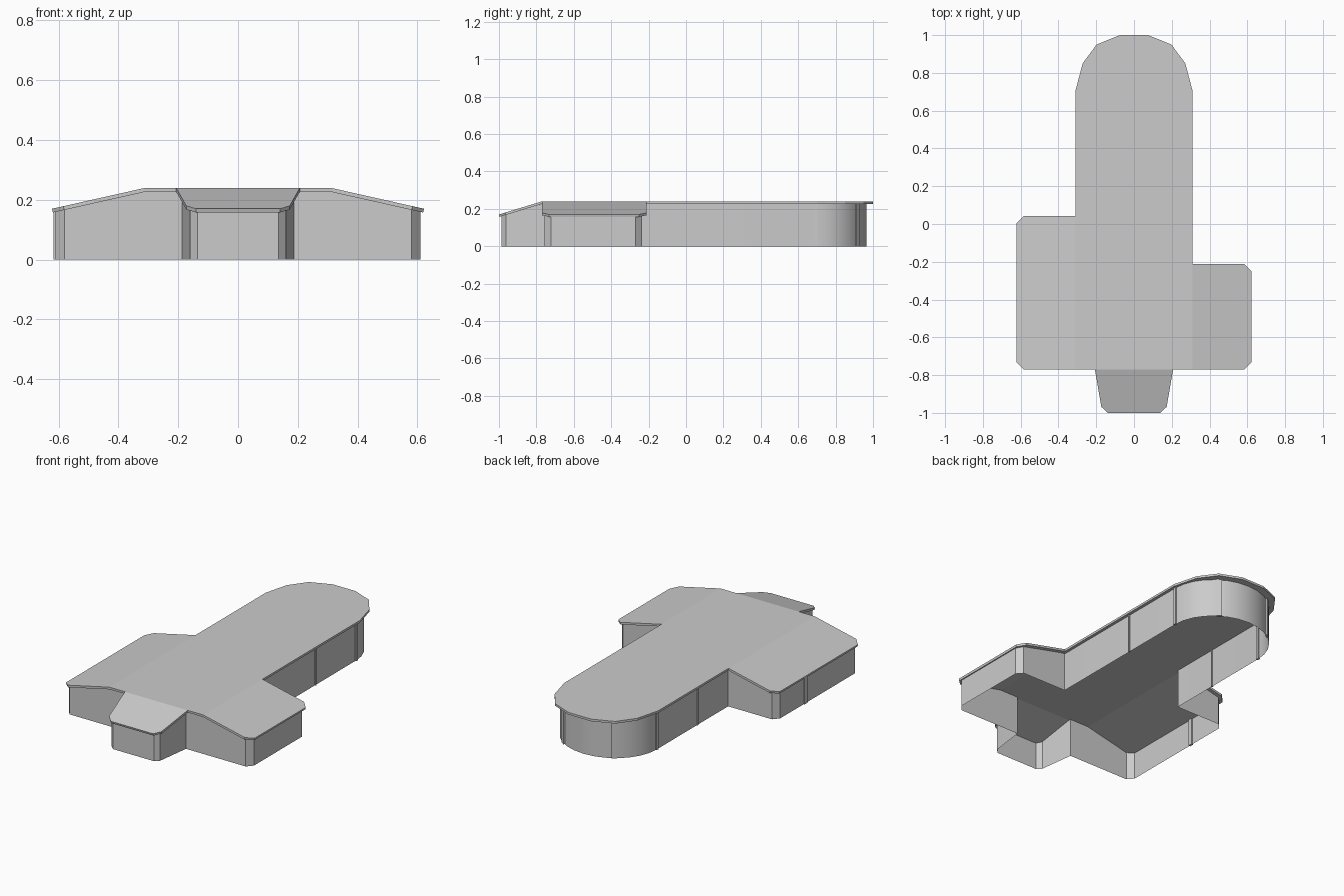
import bpy, bmesh
from math import sin, cos, pi, radians, atan2

if "Cube" in bpy.data.objects:
    bpy.data.objects.remove(bpy.data.objects["Cube"])

TOP, EAVE = 0.24, 0.17      # flat roof height, low eave height
THICK = 0.013               # roof slab thickness
HALF, WING, FRONT = 0.31, 0.622, -0.77


def roof_z(x, y):
    """Top of the roof: flat middle, sloping wings and porch."""
    side = max(0.0, (abs(x) - HALF) / (WING - HALF))
    porch = max(0.0, (FRONT - y) / (1.0 + FRONT))
    return TOP - (TOP - EAVE) * max(side, porch)


def make_object(name, bm):
    mesh = bpy.data.meshes.new(name)
    bm.to_mesh(mesh)
    bm.free()
    obj = bpy.data.objects.new(name, mesh)
    bpy.context.collection.objects.link(obj)
    return obj


def wing_panel(s, back):
    """Chamfered wing roof outline on side s (-1 or 1)."""
    c = 0.038
    return [(s * HALF, FRONT), (s * (WING - c), FRONT), (s * WING, FRONT + c),
            (s * WING, back - c), (s * (WING - c), back), (s * HALF, back)]


# Roof: one flat hall panel with rounded end, two wings and a porch
LEFT_BACK, RIGHT_BACK = 0.042, -0.212
end = [(HALF, 0.705), (0.272, 0.85), (0.198, 0.95), (0.075, 1.0)]
hall = ([(0.207, FRONT), (HALF, FRONT), (HALF, RIGHT_BACK)] + end
        + [(-x, y) for x, y in reversed(end)]
        + [(-HALF, LEFT_BACK), (-HALF, FRONT), (-0.207, FRONT)])
porch = [(-0.207, FRONT), (-0.173, -0.968), (-0.14, -1.0),
         (0.14, -1.0), (0.173, -0.968), (0.207, FRONT)]
bm = bmesh.new()
for outline in (hall, porch, wing_panel(1, RIGHT_BACK), wing_panel(-1, LEFT_BACK)):
    face = bm.faces.new([bm.verts.new((x, y, roof_z(x, y))) for x, y in outline])
    face.normal_update()
    if face.normal.z < 0:
        face.normal_flip()
bmesh.ops.remove_doubles(bm, verts=bm.verts, dist=1e-4)
roof = make_object("roof", bm)
slab = roof.modifiers.new("thickness", 'SOLIDIFY')
slab.thickness = THICK
slab.offset = -1

# Walls: thin closed loop set in under the eaves, open at the bottom
WX, BACK = 0.292, 0.695     # hall half width, start of the rounded end
FY, OX, C = -0.757, 0.611, 0.03


def apse(a):
    return WX * cos(a), BACK + 0.27 * sin(a)


def wing_wall(s, back):
    return [(s * HALF, FY), (s * (OX - C), FY), (s * OX, FY + C + 0.005),
            (s * OX, back - C - 0.005), (s * (OX - C), back),
            (s * HALF, back), (s * WX, back)]


front = [(0.135, -0.986), (0.16, -0.962), (0.187, FY)]
path = (front + wing_wall(1, -0.235)
        + [apse(pi * i / 14) for i in range(15)]
        + wing_wall(-1, 0.02)[::-1]
        + [(-x, y) for x, y in reversed(front)])
bm = bmesh.new()
low = [bm.verts.new((x, y, 0)) for x, y in path]
high = [bm.verts.new((x, y, roof_z(x, y) - THICK * 0.8)) for x, y in path]
for i in range(len(path)):
    j = (i + 1) % len(path)
    bm.faces.new((low[i], low[j], high[j], high[i]))
walls = make_object("walls", bm)
bpy.context.view_layer.objects.active = walls
walls.select_set(True)
bpy.ops.object.shade_smooth_by_angle(angle=radians(28))


# Slim posts along the hall, the rounded end and the long left wall
def post(name, x, y, angle, width):
    h = roof_z(x, y) - THICK * 0.8
    bpy.ops.mesh.primitive_cube_add(size=1, location=(x, y, h / 2),
                                    rotation=(0, 0, angle))
    obj = bpy.context.object
    obj.name = name
    obj.scale = (0.012, width, h)


for s, side in ((1, "right"), (-1, "left")):
    post(side + "_hall_post", s * WX, 0.31, 0, 0.008)
    post(side + "_end_post", s * WX, BACK, 0, 0.016)
    x, y = apse(radians(55))
    post(side + "_round_post", s * x, y, s * radians(55), 0.03)
post("left_wing_post", -OX, -0.25, 0, 0.025)
